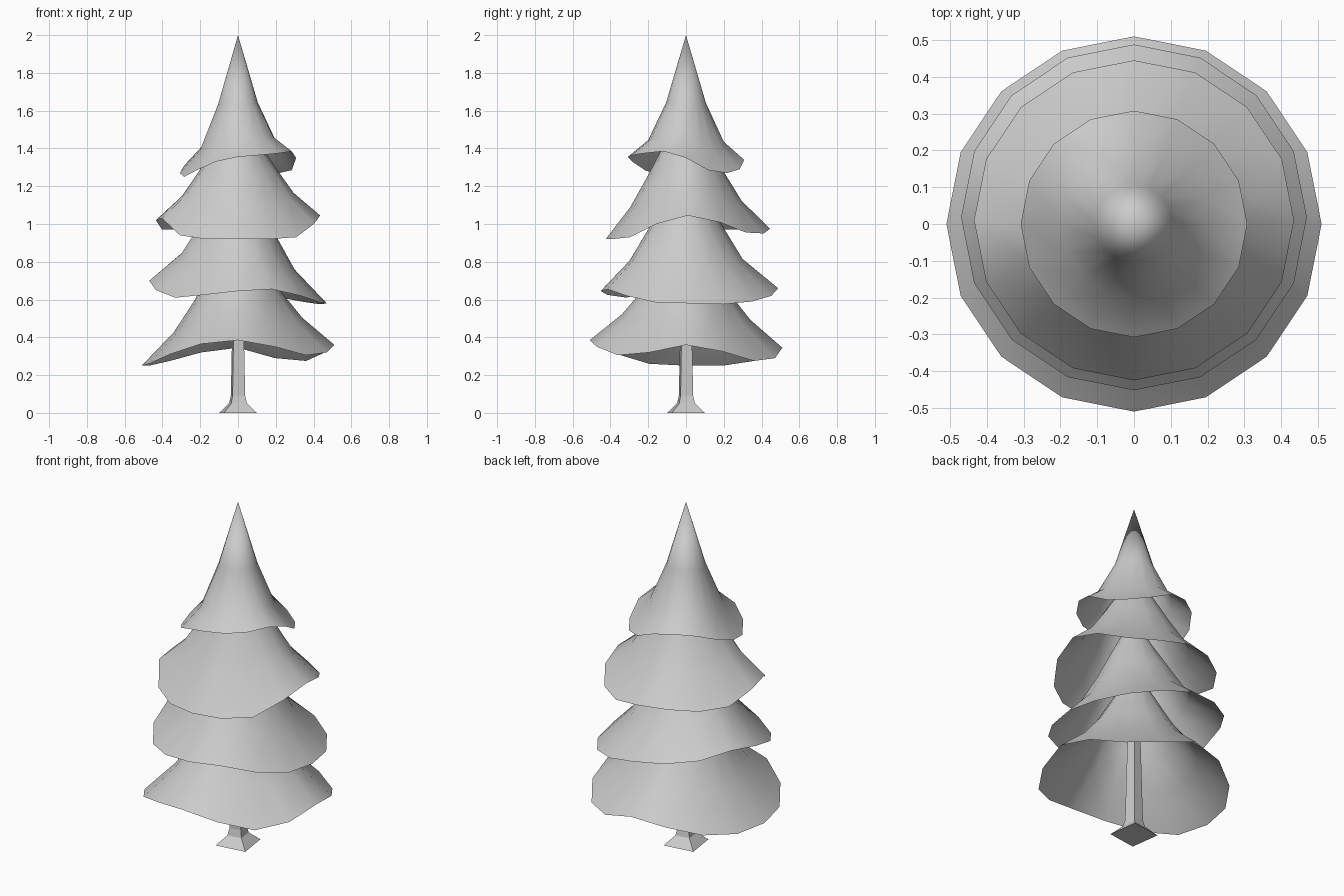
import bpy, math

if "Cube" in bpy.data.objects:
    bpy.data.objects.remove(bpy.data.objects["Cube"])

SIDES = 16


def make_object(name, verts, faces):
    mesh = bpy.data.meshes.new(name)
    mesh.from_pydata(verts, [], faces)
    mesh.update()
    obj = bpy.data.objects.new(name, mesh)
    bpy.context.collection.objects.link(obj)
    return obj


def bridge(rings, sides):
    return [(r * sides + i, r * sides + (i + 1) % sides,
             (r + 1) * sides + (i + 1) % sides, (r + 1) * sides + i)
            for r in range(rings - 1) for i in range(sides)]


def bough_skirt(name, radius, rim, rings, apex, stretch=(0, 0)):
    """Open cone with a wavy rim; rings are (radius, height, share of wave)."""
    mean = sum(rim) / SIDES
    levels = [(radius, mean, 1.0)] + rings
    verts = []
    for k, (r, z, wave) in enumerate(levels):
        for i in range(SIDES):
            a = 2 * math.pi * i / SIDES
            ox, oy = stretch if k == 0 else (0, 0)
            verts.append((r * math.cos(a) + ox, r * math.sin(a) + oy,
                          z + wave * (rim[i] - mean)))
    verts.append((0, 0, apex))
    faces = bridge(len(levels), SIDES)
    base = (len(levels) - 1) * SIDES
    faces += [(base + i, base + (i + 1) % SIDES, len(verts) - 1) for i in range(SIDES)]
    obj = make_object(name, verts, faces)
    for p in obj.data.polygons:
        p.use_smooth = True
    return obj


# Four tiers of boughs; rim heights run counter-clockwise from +x
bough_skirt("top_boughs", 0.308,
            [1.35, 1.285, 1.27, 1.29, 1.34, 1.36, 1.35, 1.31,
             1.27, 1.25, 1.285, 1.33, 1.355, 1.365, 1.375, 1.385],
            [(0.2, 1.425, 0.6), (0.105, 1.64, 0.1)], 2.0)
bough_skirt("upper_boughs", 0.435,
            [1.045, 1.01, 0.955, 0.95, 0.975, 0.98, 0.97, 0.97,
             1.02, 1.03, 0.94, 0.92, 0.92, 0.92, 0.93, 1.0],
            [(0.295, 1.12, 0.6), (0.2, 1.275, 0.3), (0.1, 1.45, 0)], 1.65, (0, 0.01))
bough_skirt("middle_boughs", 0.47,
            [0.58, 0.575, 0.59, 0.62, 0.66, 0.68, 0.70, 0.73,
             0.70, 0.65, 0.61, 0.625, 0.645, 0.655, 0.62, 0.585],
            [(0.3, 0.80, 0.7), (0.205, 0.96, 0.5), (0.1, 1.15, 0)], 1.35, (0, 0.018))
bough_skirt("lower_boughs", 0.51,
            [0.36, 0.325, 0.275, 0.29, 0.345, 0.32, 0.275, 0.25,
             0.25, 0.26, 0.31, 0.365, 0.385, 0.35, 0.305, 0.32],
            [(0.34, 0.47, 0.7), (0.23, 0.62, 0.4), (0.1, 0.85, 0)], 1.05)

# Square trunk with a flared foot
profile = [(0.095, 0.0), (0.045, 0.05), (0.036, 0.09), (0.03, 0.4), (0.022, 0.8)]
verts = []
for half, z in profile:
    for i in range(4):
        a = math.radians(45 + 8 + 90 * i)
        r = half * 1.32
        verts.append((r * math.cos(a), r * math.sin(a), z))
faces = bridge(len(profile), 4) + [(3, 2, 1, 0), (16, 17, 18, 19)]
make_object("trunk", verts, faces)
